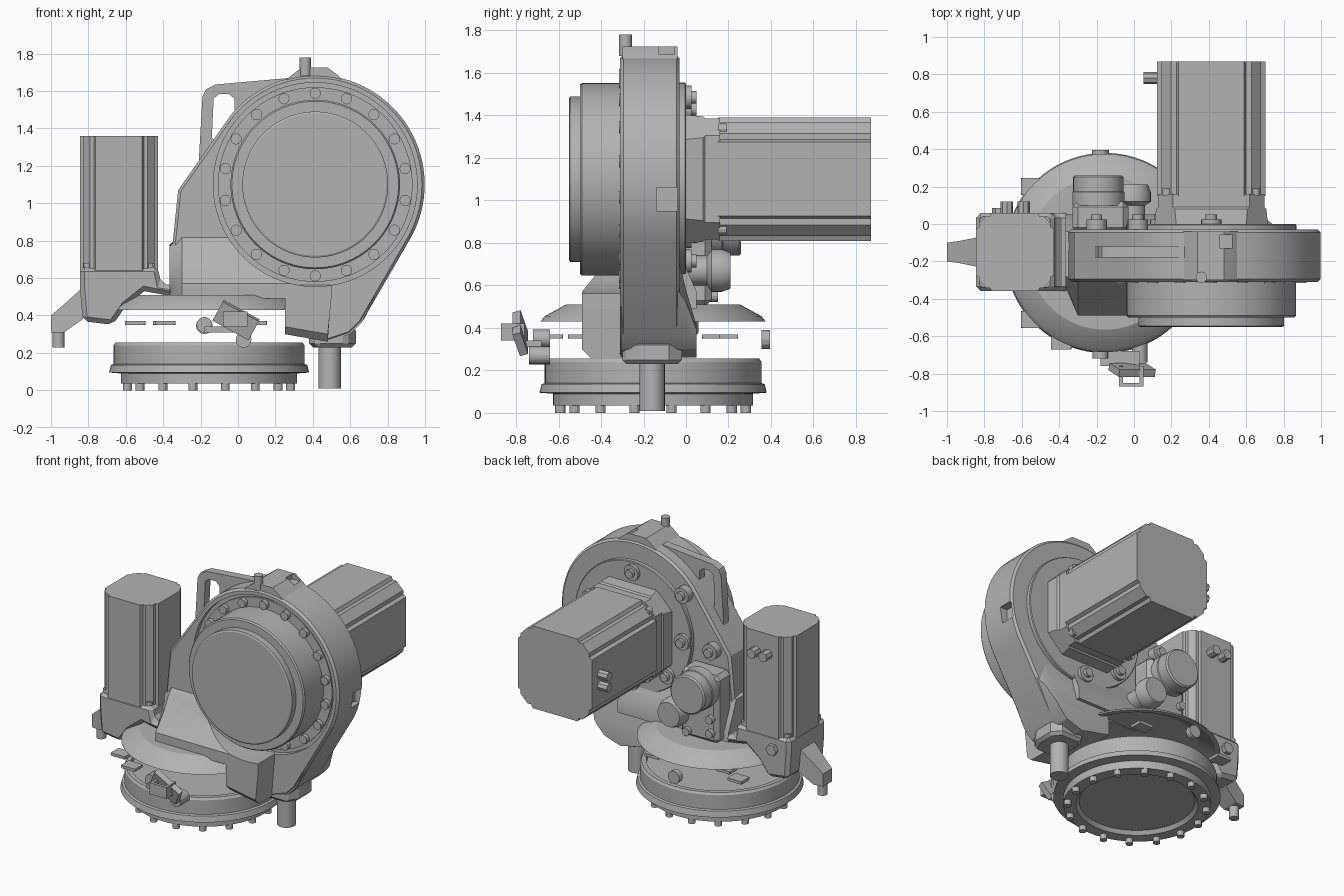
import bpy, bmesh, math
from mathutils import Matrix, Vector

cube = bpy.data.objects.get("Cube")
if cube:
    bpy.data.objects.remove(cube, do_unlink=True)

GREY = (0.45, 0.45, 0.45, 1)
metal = bpy.data.materials.new("cast_grey")
metal.use_nodes = True
metal.diffuse_color = GREY
metal.node_tree.nodes["Principled BSDF"].inputs["Base Color"].default_value = GREY


def place(axis, u, v, t):
    """2D point (u, v) plus depth t along the axis."""
    return {"X": (t, u, v), "Y": (u, t, v), "Z": (u, v, t)}[axis]


def loft(name, loops):
    """Bridge equal loops of points and cap both ends."""
    bm = bmesh.new()
    rings = [[bm.verts.new(p) for p in loop] for loop in loops]
    n = len(rings[0])
    for a, b in zip(rings, rings[1:]):
        for i in range(n):
            j = (i + 1) % n
            bm.faces.new((a[i], a[j], b[j], b[i]))
    bm.faces.new(rings[0])
    bm.faces.new(rings[-1])
    bmesh.ops.recalc_face_normals(bm, faces=bm.faces)
    me = bpy.data.meshes.new(name)
    bm.to_mesh(me)
    bm.free()
    me.materials.append(metal)
    ob = bpy.data.objects.new(name, me)
    bpy.context.collection.objects.link(ob)
    return ob


def prism(name, pts, axis, a, b):
    return loft(name, [[place(axis, u, v, t) for u, v in pts] for t in (a, b)])


def lathe(name, axis, cu, cv, profile, n=64):
    ang = [2 * math.pi * i / n for i in range(n)]
    return loft(name, [[place(axis, cu + r * math.cos(a), cv + r * math.sin(a), t)
                        for a in ang] for r, t in profile])


def cyl(name, axis, cu, cv, r, a, b, n=24):
    return lathe(name, axis, cu, cv, [(r, a), (r, b)], n)


def box(name, x0, x1, y0, y1, z0, z1):
    return prism(name, [(x0, y0), (x1, y0), (x1, y1), (x0, y1)], "Z", z0, z1)


def apply(ob, kind, **settings):
    mod = ob.modifiers.new(kind, kind)
    for key, value in settings.items():
        setattr(mod, key, value)
    bpy.context.view_layer.objects.active = ob
    bpy.ops.object.modifier_apply(modifier=mod.name)


def cut(ob, *cutters):
    for c in cutters:
        apply(ob, "BOOLEAN", object=c, operation="DIFFERENCE", solver="EXACT")


def chamfered(half, c):
    """Square outline with cut corners."""
    k = half - c
    return [(half, -k), (half, k), (k, half), (-k, half),
            (-half, k), (-half, -k), (-k, -half), (k, -half)]


def motor_outline(h):
    """Square with a groove on each side of every cut corner."""
    pts = []
    for k in range(4):
        m = Matrix.Rotation(k * math.pi / 2, 2)
        pts += [tuple(m @ Vector(q) * h) for q in
                ((1, .6), (.92, .64), (.92, .74), (.74, .92), (.64, .92), (.6, 1))]
    return pts


def shift(pts, u, v):
    return [(a + u, b + v) for a, b in pts]


CX, CZ = 0.413, 1.1      # shoulder axis
BX = BY = -0.155         # base axis

# Round base with flange, and its ring of bolts
lathe("base_ring", "Z", BX, BY, [(.37, .06), (.39, .035), (.47, .035), (.47, .09), (.535, .095),
      (.525, .135), (.51, .14), (.51, .24), (.5, .255), (.47, .255), (.47, .22), (.05, .22)], 96)
for i in range(16):
    a = math.tau * (i + .5) / 16
    cyl("base_bolt", "Z", BX + .445 * math.cos(a), BY + .445 * math.sin(a), .024, 0, .05, 12)

# Hollow sloping skirt above the base
lathe("skirt", "Z", BX, BY, [(.36, .49), (.39, .49), (.5, .43), (.53, .43), (.51, .455), (.41, .51), (.05, .51)], 96)

# Main arm casting, recessed for the cover bolts
recess = cyl("recess_cutter", "Y", CX, CZ, .545, -.7, -.275, 96)
side_notch = box("side_notch_cutter", .94, 1.1, -.14, -.04, .95, 1.06)
arc = [(CX + .585 * math.cos(math.radians(d)), CZ + .585 * math.sin(math.radians(d)))
       for d in range(-32, 142, 4)]
arm = prism("arm_housing", arc + [(-.32, 1.07), (-.35, .78), (-.37, .5), (.25, .48),
            (.25, .31), (.48, .26), (.6, .3), (.66, .36)], "Y", -.31, -.03)
apply(arm, "BEVEL", width=.015, segments=1, limit_method="ANGLE", angle_limit=.7)
cut(arm, recess, side_notch)

# Flared pedestal wrapping under the cover, its left front corner cut back
back = [(.05, .49), (.05, .57), (.01, .66), (-.04, .78)]
flare = [(-.3, .83), (-.35, .77), (-.4, .68), (-.49, .57), (-.49, .49)]
corner = [(-.28, .77), (-.3, .74), (-.32, .66), (-.34, .57), (-.34, .49)]
foot = loft("pedestal", [[(x, y, z) for y, z in front + back]
                         for x, front in ((-.365, corner), (-.3, flare), (.5, flare))])
cut(foot, recess)

# Chin joining the arm to the base
loft("chin", [[(x, y, z) for x, z in ((.25, .31), (.48, .26), (.6, .3), (.66, .36),
                                      (side, mid), (side - .06, top), (.25, top))]
              for y, side, mid, top in ((-.305, .73, .5, .54), (-.04, .78, .58, .74),
                                        (.0, .74, .52, .58), (.05, .68, .39, .41))])
loft("front_chin", [[(.25, y, z0), (.48, y, z0 - .04), (.5, y, z1), (.25, y, .53)]
     for y, z0, z1 in ((-.49, .34, .5), (-.45, .3, .54), (-.3, .3, .54))])

# Shoulder cover with its bolts
lathe("shoulder_cover", "Y", CX, CZ, [(.52, -.26), (.52, -.285), (.453, -.285), (.453, -.49), (.445, -.5),
      (.39, -.5), (.39, -.545), (.38, -.55)], 96)
for i in range(18):
    a = math.tau * (i + .5) / 18
    cyl("cover_bolt", "Y", CX + .488 * math.cos(a), CZ + .488 * math.sin(a), .03, -.315, -.27, 12)

# Pad and pin on top
top_notch = box("top_notch_cutter", .46, .56, -.13, -.055, 1.69, 1.8)
pad = prism("top_pad", [(.2, 1.6), (.28, 1.68), (.34, 1.725), (.48, 1.725), (.54, 1.68), (.62, 1.6)],
            "Y", -.3, -.04)
cut(pad, recess, top_notch)
for c in (recess, side_notch, top_notch):
    c.hide_render = True
    c.hide_viewport = True
cyl("top_pin", "Z", .36, -.285, .03, 1.68, 1.78)

# Lifting handle
prism("lifting_handle", [(-.21, 1.22), (-.19, 1.57), (-.17, 1.61), (-.12, 1.635), (.28, 1.67), (.25, 1.58),
      (.02, 1.48), (-.02, 1.5), (-.02, 1.56), (-.05, 1.585), (-.1, 1.585), (-.13, 1.56), (-.14, 1.35),
      (-.08, 1.3), (-.15, 1.15)], "Y", -.18, -.12)

# Rear disc, motor mount and rear motor
lathe("rear_disc", "Y", CX, CZ, [(.455, -.05), (.455, -.005), (.45, 0), (.4, 0)], 64)
loft("rear_motor_mount", [[place("Y", u + CX, v + CZ, y) for u, v in chamfered(h, c)]
     for h, c, y in ((.305, .12, -.02), (.295, .1, .08), (.285, .08, .09), (.285, .08, .16))])
prism("rear_motor", shift(motor_outline(.29), CX, CZ), "Y", .15, .87)
for sx in (-1, 1):
    for sz in (-1, 1):
        cyl("rear_motor_bolt", "Y", CX + sx * .235, CZ + sz * .235, .026, .15, .19, 12)
for x, z in ((CX, 1.485), (.02, 1.43), (.02, 1.1), (-.2, 1.09), (.14, .83), (CX, .715)):
    lathe("rear_boss", "Y", x, z, [(.055, -.04), (.055, .025), (.03, .025), (.03, .05)], 16)
for z in (1.06, 1.14):
    cyl("rear_motor_plug", "X", .78, z, .032, .05, .15, 8)

# Side motor standing on its gearbox
MX, MY = -.637, -.15
prism("side_motor", shift(motor_outline(.208), MX, MY), "Z", .64, 1.36)
gear = prism("side_gearbox", [(-.845, .66), (-.845, .55), (-.83, .37), (-.67, .35), (-.6, .45), (-.5, .53),
             (-.34, .5), (-.34, .56), (-.41, .57), (-.43, .66)], "Y", MY - .208, MY + .208)
apply(gear, "BEVEL", width=.025, segments=1, limit_method="ANGLE", angle_limit=1.0)
for sx in (-1, 1):
    for sy in (-1, 1):
        cyl("side_motor_bolt", "Z", MX + sx * .165, MY + sy * .165, .025, .65, .68, 12)
for x in (-.68, -.59):
    cyl("side_motor_plug", "Y", x, 1.22, .034, .04, .12, 8)
cyl("gearbox_plug", "Y", -.72, .56, .04, .05, .085, 6)

# Outrigger bracket with stop pin
loft("outrigger", [[(x, MY + s * w, z) for s, z in ((-1, z0), (1, z0), (1, z1), (-1, z1))]
     for x, w, z0, z1 in ((-.83, .08, .38, .55), (-.93, .06, .31, .46), (-1, .05, .31, .4))])
cyl("outrigger_pin", "Z", -.96, MY, .032, .23, .33, 16)

# Rear gear housing beside the arm
housing = box("rear_gear_housing", -.33, -.03, -.05, .12, .5, .98)
apply(housing, "BEVEL", width=.03, segments=1, limit_method="ANGLE")
lathe("large_rear_cap", "Y", -.19, .875, [(.14, .1), (.14, .17), (.135, .175), (.135, .25), (.125, .26)], 48)
lathe("small_rear_cap", "Y", -.01, .67, [(.07, -.02), (.07, .1), (.1, .12), (.1, .17), (.085, .21)], 32)
for x, z in ((-.28, .58), (-.28, .68), (-.1, .55)):
    cyl("housing_bolt", "Y", x, z, .028, .1, .15, 12)

# Vertical stop pin and its collar
cyl("stop_pin", "Z", .49, -.16, .06, .01, .4, 32)
collar = prism("stop_collar", [(.38, -.22), (.42, -.3), (.58, -.3), (.63, -.22), (.63, -.08),
               (.58, -.02), (.42, -.02), (.38, -.08)], "Z", .23, .34)
apply(collar, "BEVEL", width=.02, segments=1, limit_method="ANGLE", angle_limit=1.0)

# Small front connector bracket
bracket = box("front_bracket", -.11, .11, -.02, .02, -.06, .06)
bracket.matrix_world = (Matrix.Translation((-.01, -.78, .375)) @ Matrix.Rotation(.5, 4, "Y")
                        @ Matrix.Rotation(.3, 4, "X"))
for x, y0, z in ((-.18, -.72, .35), (.03, -.74, .27)):
    cyl("bracket_boss", "Y", x, z, .042, y0, -.64, 16)
box("bracket_arm", -.18, .03, -.76, -.68, .31, .34)
for x in (-.08, .03):
    box("bracket_prong", x, x + .02, -.87, -.76, .34, .42)
box("bracket_bar", -.08, .05, -.87, -.85, .34, .42)

# Small sensor tabs in the gap
for x, y in ((-.55, .2), (-.55, -.51), (-.39, -.625), (-.4, .12), (.1, .2)):
    tab = box("sensor_tab", x - .055, x + .055, y - .045, y + .045, .35, .37)
    apply(tab, "BEVEL", width=.02, segments=2, affect="VERTICES")
cyl("rear_sensor", "Y", -.18, .345, .045, .355, .395, 12)

# Smooth curved faces, keep edges crisp
bpy.ops.object.select_all(action="DESELECT")
for ob in bpy.context.view_layer.objects:
    if ob.type == "MESH" and not ob.hide_render:
        ob.select_set(True)
        bpy.context.view_layer.objects.active = ob
bpy.ops.object.shade_smooth_by_angle(angle=math.radians(25))
